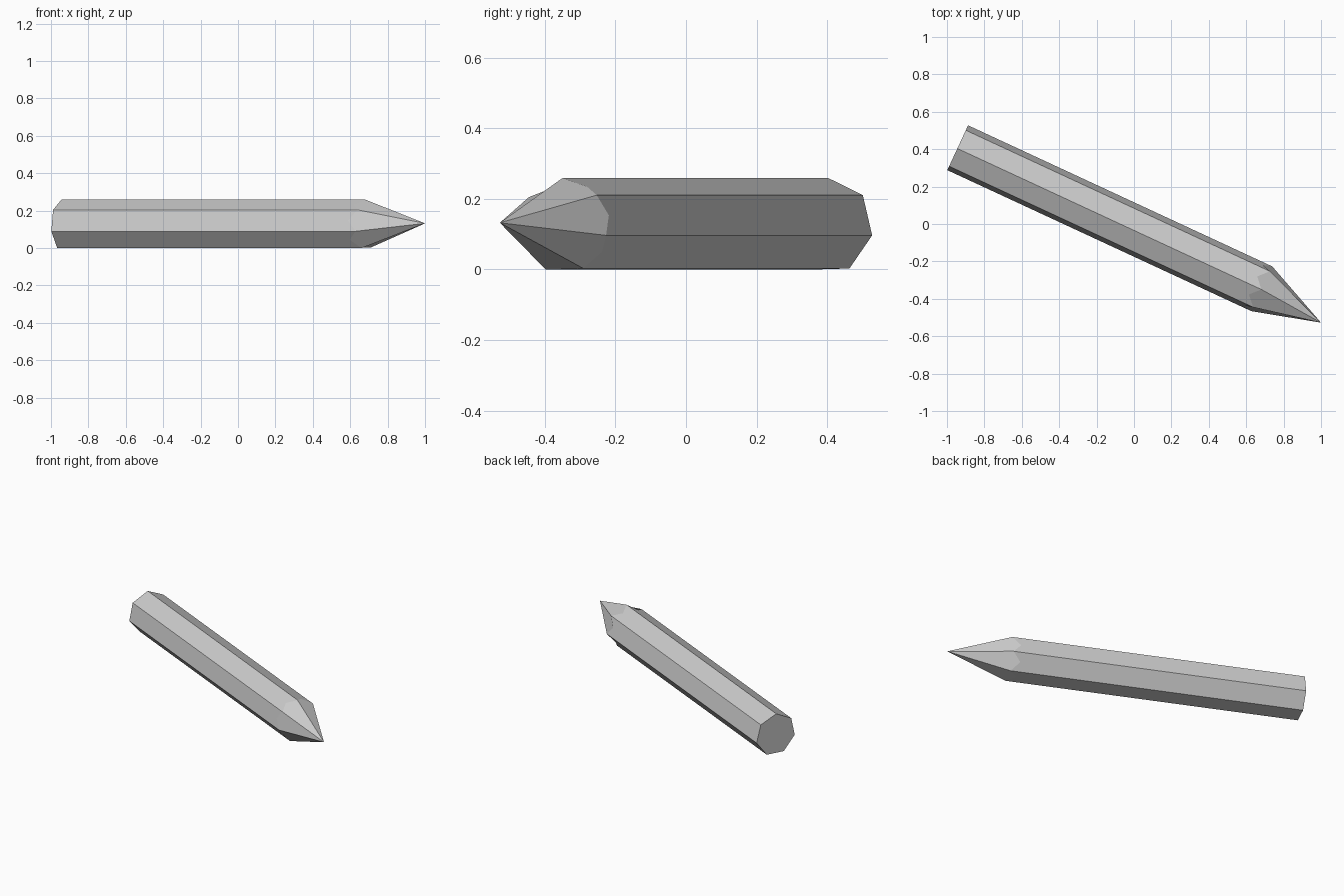
import bpy, bmesh
from math import sin, cos, radians, pi
from mathutils import Vector

cube = bpy.data.objects.get("Cube")
if cube:
    bpy.data.objects.remove(cube, do_unlink=True)

SIDES = 7
RADIUS = 0.1355
ROLL = radians(1.5)
BULGE = 0.05                       # how far each carved facet runs up the shaft

blunt = Vector((-0.943, 0.407, 0.123))
shoulder = Vector((0.683, -0.347, 0.123))
point = Vector((1.0, -0.5275, 0.132))

axis = (shoulder - blunt).normalized()
up = Vector((0, 0, 1))
side = up.cross(axis)


def ring(centre):
    """Heptagon across the shaft, one corner on top."""
    angles = [pi / 2 + ROLL + 2 * pi * i / SIDES for i in range(SIDES)]
    return [centre + RADIUS * (side * cos(a) + up * sin(a)) for a in angles]


# Plain grey material
grey = bpy.data.materials.new("grey")
grey.use_nodes = True
colour = (0.6, 0.6, 0.6, 1)
grey.diffuse_color = colour
grey.node_tree.nodes["Principled BSDF"].inputs["Base Color"].default_value = colour

# Shaft with scalloped shoulder and sharpened point
bm = bmesh.new()
back = [bm.verts.new(p) for p in ring(blunt)]
corners = ring(shoulder)
front = [bm.verts.new(p) for p in corners]
tip = bm.verts.new(point)
bm.faces.new(back)
for i in range(SIDES):
    j = (i + 1) % SIDES
    scallop = bm.verts.new((corners[i] + corners[j]) / 2 - axis * BULGE)
    bm.faces.new((back[i], back[j], front[j], scallop, front[i]))
    bm.faces.new((tip, front[i], scallop, front[j]))
bmesh.ops.recalc_face_normals(bm, faces=bm.faces)

mesh = bpy.data.meshes.new("sharpened_stake")
bm.to_mesh(mesh)
bm.free()
mesh.materials.append(grey)
stake = bpy.data.objects.new("sharpened_stake", mesh)
bpy.context.collection.objects.link(stake)
